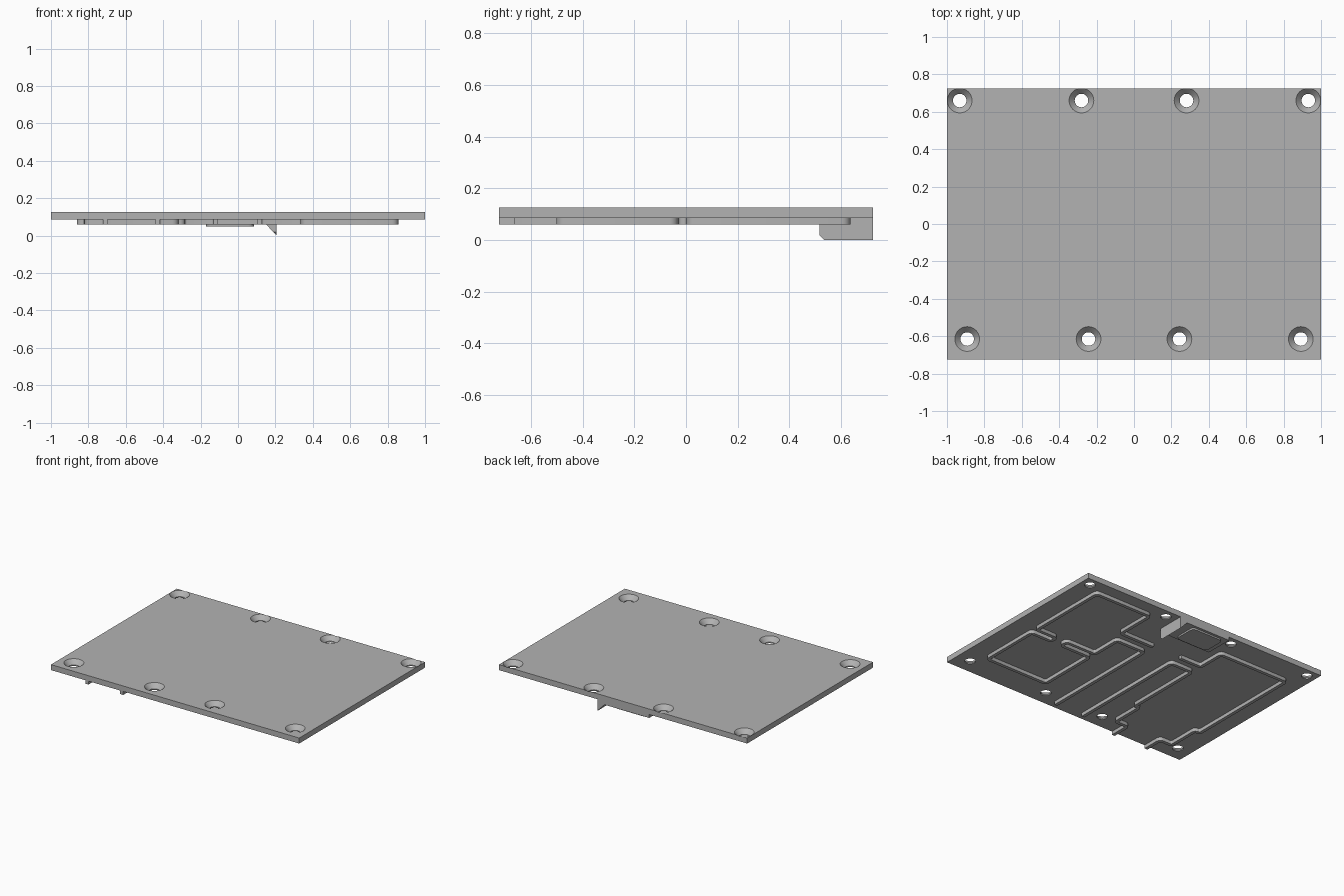
import bpy, bmesh, math
from mathutils import Vector

if "Cube" in bpy.data.objects:
    bpy.data.objects.remove(bpy.data.objects["Cube"], do_unlink=True)

TOP, UNDER, RIB_Z = 0.125, 0.085, 0.06
BACK, FRONT = 0.724, -0.724

grey = bpy.data.materials.new("plain grey")
grey.use_nodes = True
COLOUR = (0.45, 0.45, 0.45, 1)
grey.diffuse_color = COLOUR
grey.node_tree.nodes["Principled BSDF"].inputs["Base Color"].default_value = COLOUR


def finish(name, bm, smooth=True):
    bmesh.ops.recalc_face_normals(bm, faces=bm.faces)
    mesh = bpy.data.meshes.new(name)
    bm.to_mesh(mesh)
    bm.free()
    mesh.materials.append(grey)
    obj = bpy.data.objects.new(name, mesh)
    bpy.context.collection.objects.link(obj)
    if smooth:
        bpy.ops.object.select_all(action='DESELECT')
        obj.select_set(True)
        bpy.context.view_layer.objects.active = obj
        bpy.ops.object.shade_smooth_by_angle(angle=math.radians(35))
    return obj


def prism(bm, points, offset):
    """Extrude a closed outline of 3D points."""
    face = bm.faces.new([bm.verts.new(p) for p in points])
    new = bmesh.ops.extrude_face_region(bm, geom=[face])["geom"]
    bmesh.ops.translate(bm, vec=offset, verts=[v for v in new if isinstance(v, bmesh.types.BMVert)])


def box(bm, x0, x1, y0, y1, z0, z1):
    prism(bm, [(x0, y0, z0), (x1, y0, z0), (x1, y1, z0), (x0, y1, z0)], (0, 0, z1 - z0))


def fillet(path, radius, steps=4):
    """Round the inner corners of a 2D path."""
    pts = [Vector(p) for p in path]
    out = [pts[0]]
    for a, b, c in zip(pts, pts[1:], pts[2:]):
        r = min(radius, (a - b).length * 0.45, (c - b).length * 0.45)
        u, v = (a - b).normalized() * r, (c - b).normalized() * r
        for i in range(steps + 1):
            t = math.pi / 2 * i / steps
            out.append(b + u * (1 - math.sin(t)) + v * (1 - math.cos(t)))
    return out + [pts[-1]]


def rib(name, path, width=0.024):
    """Upright wall of even width that follows a path on the underside."""
    pts = fillet(path, 0.022)
    left, right = [], []
    for i, p in enumerate(pts):
        d0 = (p - pts[i - 1]).normalized() if i else (pts[1] - p).normalized()
        d1 = (pts[i + 1] - p).normalized() if i < len(pts) - 1 else d0
        d = (d0 + d1).normalized()
        side = Vector((-d.y, d.x)) * width / 2 / d.dot(d0)
        left.append(p + side)
        right.append(p - side)
    bm = bmesh.new()
    prism(bm, [(p.x, p.y, RIB_Z) for p in left + right[::-1]], (0, 0, UNDER - RIB_Z))
    return finish(name, bm)


# Plate with countersunk screw holes
bm = bmesh.new()
box(bm, -1, 1, FRONT, BACK, UNDER, TOP)
plate = finish("cover_plate", bm, smooth=False)

bm = bmesh.new()
holes = [(s * x, y) for y, xs in ((0.66, (0.932, 0.281)), (-0.615, (0.892, 0.243)))
         for x in xs for s in (-1, 1)]
SIDES = 40
profile = [(0.036, UNDER - 0.02), (0.036, 0.093), (0.066, TOP), (0.066, TOP + 0.02)]
for x, y in holes:
    rings = [[bm.verts.new((x + r * math.cos(2 * math.pi * i / SIDES),
                            y + r * math.sin(2 * math.pi * i / SIDES), z))
              for i in range(SIDES)] for r, z in profile]
    for low, high in zip(rings, rings[1:]):
        for i in range(SIDES):
            j = (i + 1) % SIDES
            bm.faces.new((low[i], low[j], high[j], high[i]))
    bm.faces.new(rings[0][::-1])
    bm.faces.new(rings[-1])
cutter = finish("screw_hole_cutter", bm, smooth=False)
cutter.hide_render = True

cut = plate.modifiers.new("screw holes", 'BOOLEAN')
cut.operation = 'DIFFERENCE'
cut.solver = 'EXACT'
cut.object = cutter
bpy.ops.object.select_all(action='DESELECT')
plate.select_set(True)
bpy.context.view_layer.objects.active = plate
bpy.ops.object.modifier_apply(modifier=cut.name)
bpy.data.objects.remove(cutter, do_unlink=True)
bpy.ops.object.shade_smooth_by_angle(angle=math.radians(35))

# Channel walls on the underside
END = -0.665
rib("left_channel_wall", [
    (0.115, 0.33), (0.39, 0.33), (0.39, 0.625), (0.845, 0.625), (0.845, 0.012),
    (0.68, 0.012), (0.68, -0.042), (0.845, -0.042), (0.845, -0.49), (0.347, -0.49),
    (0.347, -0.042), (0.59, -0.042), (0.59, 0.012), (0.347, 0.012), (0.347, 0.24),
    (0.115, 0.24), (0.115, END)])
rib("right_inner_wall", [
    (-0.12, END), (-0.12, 0.24), (-0.295, 0.24), (-0.295, -0.34), (-0.33, -0.34),
    (-0.33, -0.58), (-0.43, -0.58), (-0.43, FRONT)])
rib("right_outer_wall", [
    (-0.12, 0.33), (-0.295, 0.33), (-0.295, 0.54), (-0.85, 0.54), (-0.85, -0.34),
    (-0.81, -0.34), (-0.81, -0.58), (-0.71, -0.58), (-0.71, FRONT)])

# Rear block with a raised rounded pad
bm = bmesh.new()
box(bm, -0.21, 0.207, 0.517, BACK, RIB_Z, UNDER)
finish("rear_block", bm, smooth=False)

bm = bmesh.new()
box(bm, -0.17, 0.085, 0.535, 0.705, 0.048, RIB_Z)
uprights = [e for e in bm.edges if abs(e.verts[0].co.z - e.verts[1].co.z) > 0.005]
bmesh.ops.bevel(bm, geom=uprights, offset=0.03, segments=5, profile=0.5, affect='EDGES')
finish("rear_pad", bm)

# Wedge fin with a softened front corner
bm = bmesh.new()
prism(bm, [(0.207, 0.517, 0), (0.207, 0.517, RIB_Z), (0.15, 0.517, RIB_Z)], (0, BACK - 0.517, 0))
tip = [e for e in bm.edges if all(v.co.y < 0.6 for v in e.verts)
       and min(v.co.z for v in e.verts) < 0.01 and abs(e.verts[0].co.x - e.verts[1].co.x) < 0.01]
low = Vector((0, 0.535, 0))
bmesh.ops.bisect_plane(bm, geom=bm.verts[:] + bm.edges[:] + bm.faces[:], plane_co=low,
                       plane_no=(0, -1, -1), clear_outer=True)
bmesh.ops.holes_fill(bm, edges=[e for e in bm.edges if e.is_boundary])
finish("wedge_fin", bm, smooth=False)
